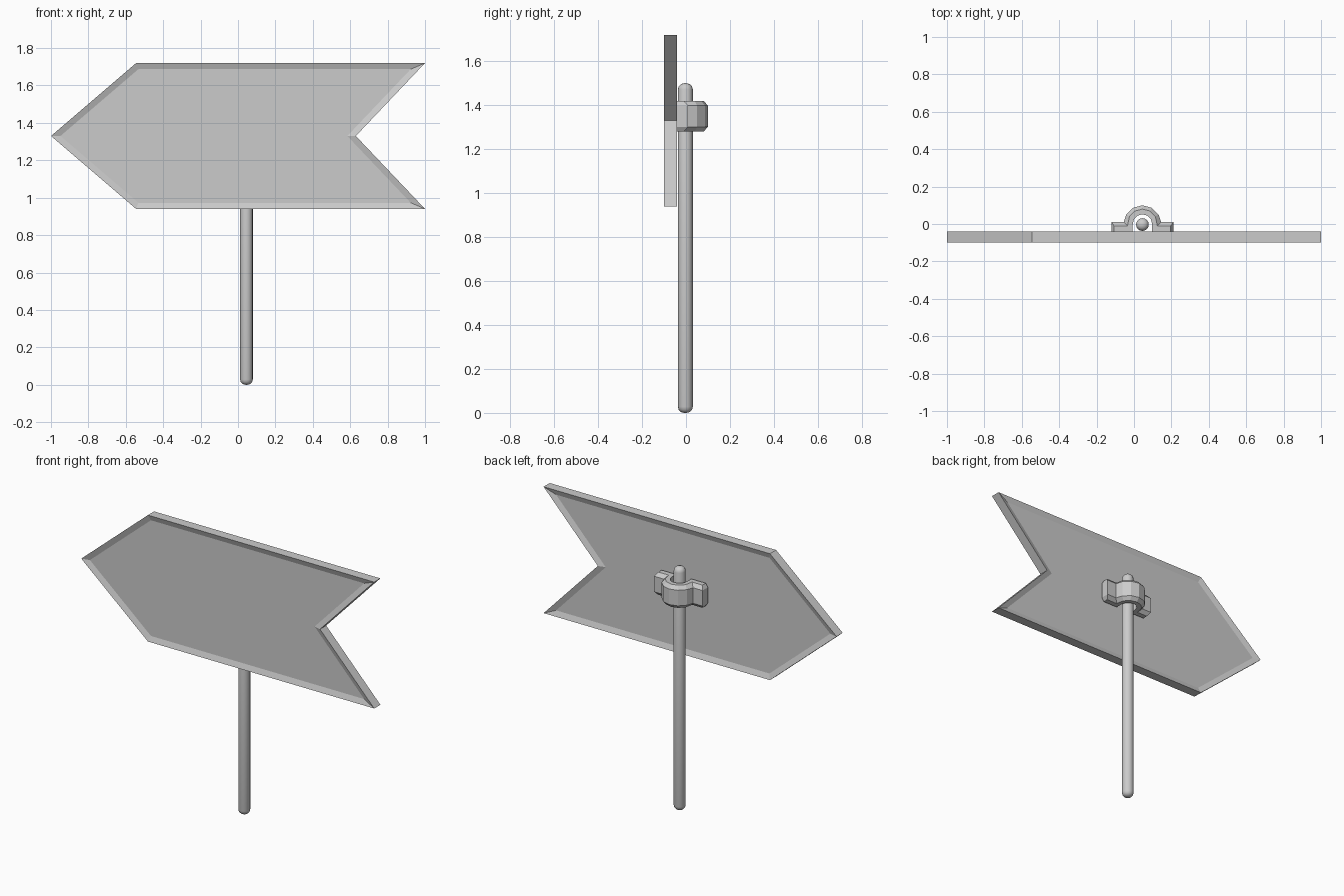
import bpy, bmesh, math

if "Cube" in bpy.data.objects:
    bpy.data.objects.remove(bpy.data.objects["Cube"])

CX, CY = 0.045, -0.003   # pole axis


def make(name, verts, faces):
    me = bpy.data.meshes.new(name)
    me.from_pydata(verts, [], faces)
    ob = bpy.data.objects.new(name, me)
    bpy.context.collection.objects.link(ob)
    bm = bmesh.new()
    bm.from_mesh(me)
    bmesh.ops.recalc_face_normals(bm, faces=bm.faces)
    bm.to_mesh(me)
    bm.free()
    return ob


def loft(name, rings):
    """Closed solid through equal-length rings, capped at both ends."""
    n = len(rings[0])
    verts = [v for r in rings for v in r]
    faces = [(k * n + i, k * n + (i + 1) % n, (k + 1) * n + (i + 1) % n, (k + 1) * n + i)
             for k in range(len(rings) - 1) for i in range(n)]
    faces += [tuple(range(n)), tuple(range((len(rings) - 1) * n, len(rings) * n))]
    return make(name, verts, faces)


# Arrow board with a shallow bevelled recess on front and back
arrow = [(-1, 1.33), (-0.545, 1.72), (1, 1.72), (0.63, 1.33), (1, 0.94), (-0.545, 0.94)]
board = loft("arrow_board", [[(x, y, z) for x, z in arrow] for y in (-0.1, -0.04)])
bm = bmesh.new()
bm.from_mesh(board.data)
bm.normal_update()
panels = [f for f in bm.faces if len(f.verts) == 6]
bmesh.ops.inset_individual(bm, faces=panels, thickness=0.033, depth=-0.012,
                           use_even_offset=True)
bm.to_mesh(board.data)
bm.free()

# Round pole with rounded ends
R, H, B = 0.034, 1.5, 0.028
steps = [math.radians(a) for a in (0, 30, 60, 90)]
half = [(R - B + B * math.sin(a), B - B * math.cos(a)) for a in steps]
profile = half + [(r, H - z) for r, z in reversed(half)]
N = 16
pole = loft("pole", [[(CX + r * math.cos(2 * math.pi * i / N),
                       CY + r * math.sin(2 * math.pi * i / N), z) for i in range(N)]
                     for r, z in profile])
bpy.context.view_layer.objects.active = pole
pole.select_set(True)
bpy.ops.object.shade_smooth_by_angle(angle=math.radians(35))


# Saddle clamp: half ring with two flanges, chamfered top and bottom
def arc(r, a0, a1, n=6):
    return [(CX + r * math.cos(math.radians(a0 + (a1 - a0) * i / n)),
             r * math.sin(math.radians(a0 + (a1 - a0) * i / n))) for i in range(n + 1)]


def clamp_ring(z, c):
    ex, fy, back = 0.165 - c * 0.7, 0.01 - c, -0.042
    outer = [(CX + ex, back), (CX + ex, fy)]
    ring = arc(0.1 - c, 0, 180)
    ring[0] = (ring[0][0], fy)
    ring[-1] = (ring[-1][0], fy)
    outer += ring + [(CX - ex, fy), (CX - ex, back)]
    inner = [(CX - 0.052, back)] + arc(0.052, 180, 0) + [(CX + 0.052, back)]
    return [(x, y, z) for x, y in outer + inner]


loft("pole_clamp", [clamp_ring(z, c) for z, c in
                    ((1.28, 0.02), (1.302, 0), (1.398, 0), (1.42, 0.02))])
